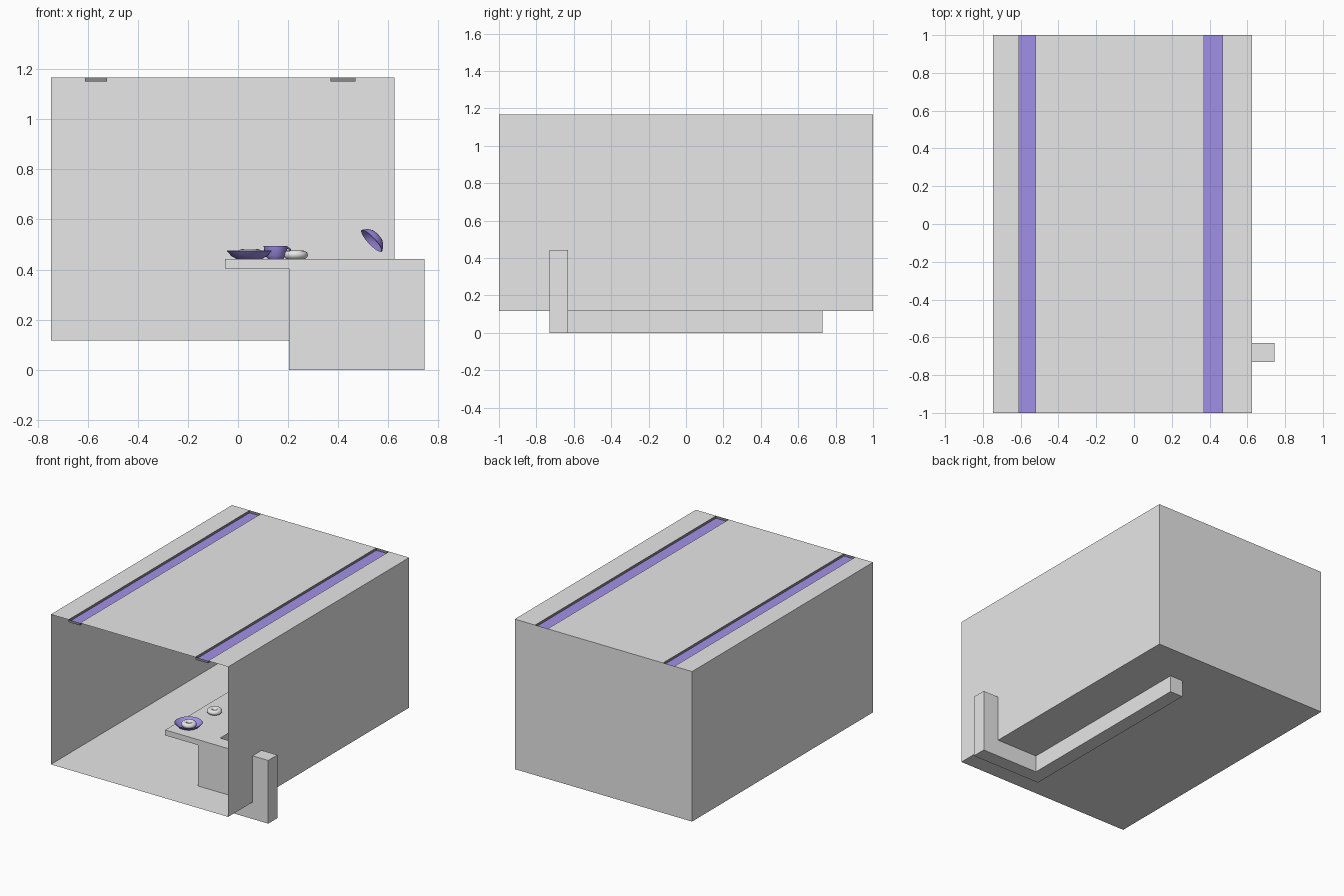
import bpy, bmesh, math
from mathutils import Vector

if "Cube" in bpy.data.objects:
    bpy.data.objects.remove(bpy.data.objects["Cube"])


def material(name, rgb):
    m = bpy.data.materials.new(name)
    m.diffuse_color = (*rgb, 1)
    m.use_nodes = True
    m.node_tree.nodes["Principled BSDF"].inputs["Base Color"].default_value = m.diffuse_color
    return m


GREY = material("light_grey", (0.8, 0.8, 0.8))
DARK = material("dark_grey", (0.26, 0.26, 0.26))
PURPLE = material("soft_purple", (0.42, 0.33, 0.95))


def finish(name, bm, mat, smooth=False):
    me = bpy.data.meshes.new(name)
    bm.to_mesh(me)
    bm.free()
    me.materials.append(mat)
    for p in me.polygons:
        p.use_smooth = smooth
    ob = bpy.data.objects.new(name, me)
    bpy.context.collection.objects.link(ob)
    if smooth:
        bpy.context.view_layer.objects.active = ob
        ob.select_set(True)
        bpy.ops.object.shade_smooth_by_angle(angle=math.radians(40))
        ob.select_set(False)
    return ob


def sheets(name, quads, mat):
    bm = bmesh.new()
    for q in quads:
        bm.faces.new([bm.verts.new(c) for c in q])
    bmesh.ops.remove_doubles(bm, verts=bm.verts, dist=1e-5)
    return finish(name, bm, mat)


def flat(x0, x1, z):
    return [(x0, -1, z), (x1, -1, z), (x1, 1, z), (x0, 1, z)]


def side(x, z0, z1):
    return [(x, -1, z0), (x, 1, z0), (x, 1, z1), (x, -1, z1)]


def end(x0, x1, y, z0, z1):
    return [(x0, y, z0), (x1, y, z0), (x1, y, z1), (x0, y, z1)]


def prism(name, outline, z0, z1, mat):
    bm = bmesh.new()
    f = bm.faces.new([bm.verts.new((x, y, z0)) for x, y in outline])
    top = bmesh.ops.extrude_face_region(bm, geom=[f])["geom"]
    bmesh.ops.translate(bm, vec=(0, 0, z1 - z0),
                        verts=[v for v in top if isinstance(v, bmesh.types.BMVert)])
    bmesh.ops.recalc_face_normals(bm, faces=bm.faces)
    return finish(name, bm, mat)


def lathe(name, profile, loc, mat, n=32):
    bm = bmesh.new()
    vs = [bm.verts.new((r, 0, z)) for r, z in profile]
    es = [bm.edges.new(p) for p in zip(vs, vs[1:])]
    bmesh.ops.spin(bm, geom=vs + es, cent=(0, 0, 0), axis=(0, 0, 1),
                   angle=math.tau, steps=n, use_duplicate=False)
    bmesh.ops.remove_doubles(bm, verts=bm.verts, dist=1e-5)
    bmesh.ops.recalc_face_normals(bm, faces=bm.faces)
    ob = finish(name, bm, mat, True)
    ob.location = loc
    return ob


# Room shell: thin walls, open front, ceiling split by two light channels
X0, X1, Z0, Z1, ZC = -0.747, 0.624, 0.118, 1.167, 1.150
lights = [(-0.61, -0.522), (0.37, 0.468)]
edges = [X0, *lights[0], *lights[1], X1]
shell = [flat(X0, X1, Z0)[::-1], side(X0, Z0, Z1)[::-1], side(X1, Z0, Z1),
         end(X0, X1, 1, Z0, Z1)[::-1]]
shell += [flat(edges[i], edges[i + 1], Z1) for i in (0, 2, 4)]
sheets("room_shell", shell, GREY)

# Recessed ceiling lights
for a, b in lights:
    sheets("light_channel", [side(a, ZC, Z1), side(b, ZC, Z1)[::-1],
                             end(a, b, -1, ZC, Z1), end(a, b, 0.999, ZC, Z1)], DARK)
    sheets("light_panel", [flat(a, b, ZC)], PURPLE)

# Bar counter: L-shaped wall with an overhanging top
T = 0.442
prism("counter_wall", [(0.203, -0.73), (0.745, -0.73), (0.745, -0.63),
                       (0.303, -0.63), (0.303, 0.73), (0.203, 0.73)], 0, T, GREY)
prism("counter_top", [(-0.052, -0.73), (0.203, -0.73), (0.203, 0.73), (-0.052, 0.73)],
      0.404, T, GREY)

# Plates: one on the counter, one tilted in the air
plate = [(0, 0), (0.05, 0), (0.07, 0.011), (0.09, 0.032), (0.087, 0.034),
         (0.066, 0.015), (0.048, 0.006), (0, 0.006)]
lathe("plate", plate, (0.045, -0.61, T), PURPLE)
tilted = lathe("tilted_plate", [(r * 0.66, z * 0.9) for r, z in plate],
               (0.554, 0.0, 0.534), PURPLE)
tilted.rotation_mode = 'QUATERNION'
tilted.rotation_quaternion = Vector((-0.73, -0.25, -0.69)).to_track_quat('Z', 'Y')

# Cup with handle
lathe("cup", [(0, 0), (0.03, 0), (0.042, 0.015), (0.048, 0.052), (0.044, 0.052),
              (0.038, 0.016), (0.027, 0.006), (0, 0.006)], (0.15, -0.2, T), PURPLE)
bpy.ops.mesh.primitive_torus_add(location=(0.195, -0.2, T + 0.031), major_radius=0.014,
                                 minor_radius=0.004, major_segments=20, minor_segments=8,
                                 rotation=(math.pi / 2, 0, 0))
handle = bpy.context.object
handle.name = "cup_handle"
handle.data.materials.append(PURPLE)
bpy.ops.object.shade_smooth_by_angle()

# Ring cakes
for x, y, z in [(0.048, -0.61, 0.006), (0.06, -0.345, 0), (0.23, -0.2, 0)]:
    bpy.ops.mesh.primitive_torus_add(location=(x, y, T + z + 0.017), major_radius=0.03,
                                     minor_radius=0.019, major_segments=28,
                                     minor_segments=12)
    cake = bpy.context.object
    cake.name = "ring_cake"
    cake.scale.z = 0.9
    cake.data.materials.append(GREY)
    bpy.ops.object.shade_smooth_by_angle()
